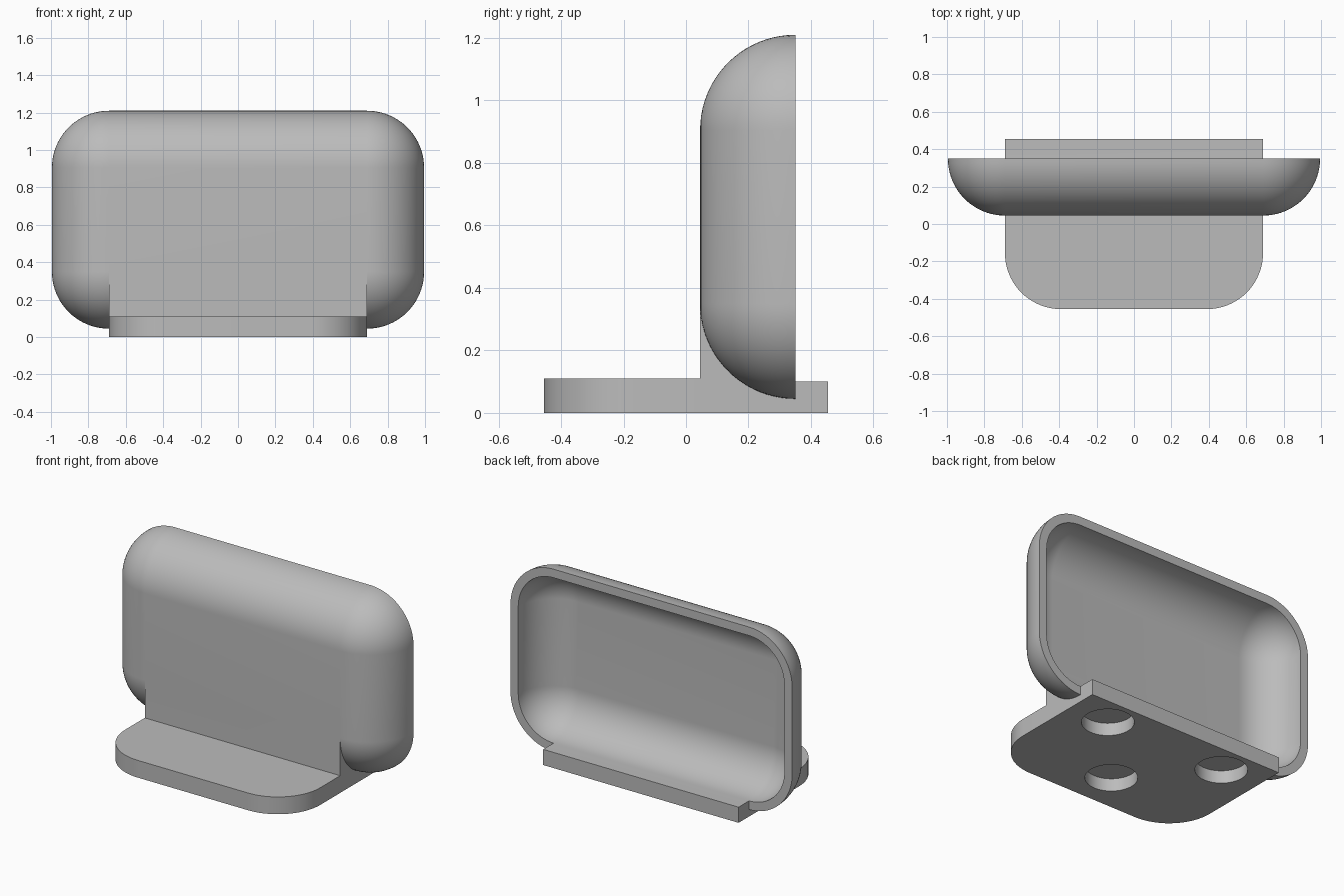
import bpy, bmesh
from math import sin, cos, pi, radians

if "Cube" in bpy.data.objects:
    bpy.data.objects.remove(bpy.data.objects["Cube"], do_unlink=True)

STEPS = 20                     # segments per quarter turn
HALF_X, LOW, HIGH = 0.69, 0.35, 0.905   # flat core of the shell
BACK = 0.35
RADIUS, WALL = 0.305, 0.055

grey = bpy.data.materials.new("plain grey")
grey.use_nodes = True
grey.diffuse_color = (0.5, 0.5, 0.5, 1)
grey.node_tree.nodes["Principled BSDF"].inputs["Base Color"].default_value = (0.5, 0.5, 0.5, 1)


def make_object(name, bm):
    bmesh.ops.remove_doubles(bm, verts=bm.verts, dist=1e-5)
    bmesh.ops.recalc_face_normals(bm, faces=bm.faces)
    mesh = bpy.data.meshes.new(name)
    bm.to_mesh(mesh)
    bm.free()
    mesh.materials.append(grey)
    obj = bpy.data.objects.new(name, mesh)
    bpy.context.collection.objects.link(obj)
    return obj


def loft(name, rings):
    """Skin a stack of closed rings and cap both ends."""
    bm = bmesh.new()
    rows = [[bm.verts.new(p) for p in ring] for ring in rings]
    for a, b in zip(rows, rows[1:]):
        for i in range(len(a)):
            j = (i + 1) % len(a)
            bm.faces.new((a[i], a[j], b[j], b[i]))
    bm.faces.new(rows[0])
    bm.faces.new(rows[-1])
    return make_object(name, bm)


def outline(rho, y):
    """Core rectangle grown outward by rho, in the plane at depth y."""
    corners = [(HALF_X, HIGH), (-HALF_X, HIGH), (-HALF_X, LOW), (HALF_X, LOW)]
    ring = []
    for q, (cx, cz) in enumerate(corners):
        for s in range(STEPS + 1):
            a = (q + s / STEPS) * pi / 2
            ring.append((cx + rho * cos(a), y, cz + rho * sin(a)))
    return ring


def rounded_tray(name, r, back):
    rings = [outline(r, back)] if back > BACK else []
    for s in range(STEPS + 1):
        t = s / STEPS * pi / 2
        rings.append(outline(r * cos(t), BACK - r * sin(t)))
    return loft(name, rings)


def boolean(target, tool, operation):
    tool.hide_render = True
    mod = target.modifiers.new(operation.lower(), 'BOOLEAN')
    mod.object, mod.operation, mod.solver = tool, operation, 'EXACT'
    bpy.context.view_layer.objects.active = target
    bpy.ops.object.modifier_apply(modifier=mod.name)
    bpy.data.objects.remove(tool, do_unlink=True)


# Foot plate with rounded front corners
END, R = 0.455, 0.3
plan = [(HALF_X, END), (-HALF_X, END)]
for q, cx in ((2, R - HALF_X), (3, HALF_X - R)):
    for s in range(STEPS + 1):
        a = (q + s / STEPS) * pi / 2
        plan.append((cx + R * cos(a), R - END + R * sin(a)))
stand = loft("shell_on_foot", [[(x, y, z) for x, y in plan] for z in (0, 0.11)])

# Riser block filling the gap below the shell's curve
front = BACK - RADIUS
riser = loft("riser", [[(x, y, z) for x, y in ((-HALF_X, front), (HALF_X, front),
                                               (HALF_X, BACK), (-HALF_X, BACK))]
                       for z in (0, LOW)])
boolean(stand, riser, 'UNION')

# Rounded shell, then its hollow, which also trims the foot behind it
boolean(stand, rounded_tray("shell", RADIUS, BACK), 'UNION')
boolean(stand, rounded_tray("hollow", RADIUS - WALL, 0.6), 'DIFFERENCE')

# Three round recesses under the foot
for x, y in ((-0.42, 0.27), (0.42, 0.27), (0, -0.2)):
    rings = [[(x + 0.15 * cos(i * pi / 24), y + 0.15 * sin(i * pi / 24), z)
              for i in range(48)] for z in (-0.1, 0.08)]
    boolean(stand, loft("recess", rings), 'DIFFERENCE')

bpy.ops.object.select_all(action='DESELECT')
stand.select_set(True)
bpy.context.view_layer.objects.active = stand
bpy.ops.object.shade_smooth_by_angle(angle=radians(30))
